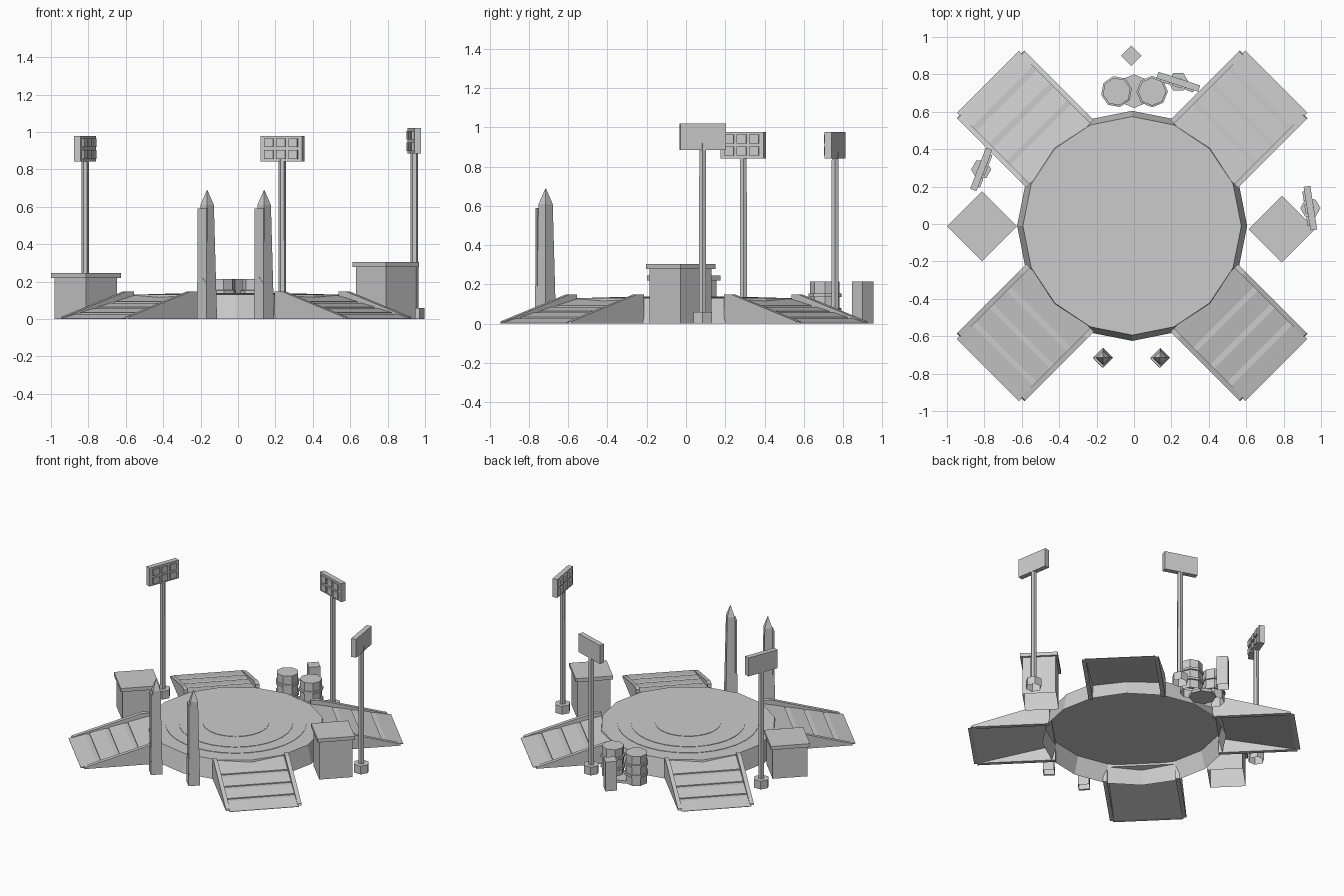
import bpy, bmesh, math
from mathutils import Matrix

cube = bpy.data.objects.get("Cube")
if cube:
    bpy.data.objects.remove(cube, do_unlink=True)

grey = bpy.data.materials.new("stone_grey")
grey.use_nodes = True
colour = (0.6, 0.6, 0.6, 1)
grey.diffuse_color = colour
grey.node_tree.nodes["Principled BSDF"].inputs["Base Color"].default_value = colour


def finish(bm, name, matrix):
    bmesh.ops.recalc_face_normals(bm, faces=bm.faces)
    mesh = bpy.data.meshes.new(name)
    bm.to_mesh(mesh)
    bm.free()
    mesh.materials.append(grey)
    obj = bpy.data.objects.new(name, mesh)
    obj.matrix_world = matrix
    bpy.context.collection.objects.link(obj)


def place(x, y, angle=0):
    return Matrix.Translation((x, y, 0)) @ Matrix.Rotation(math.radians(angle), 4, 'Z')


def add_box(bm, centre, size):
    m = Matrix.Translation(centre) @ Matrix.Diagonal((*size, 1))
    bmesh.ops.create_cube(bm, size=1, matrix=m)


def lathe(name, profile, sides, matrix, closed=False):
    """Stack of rings (radius, height), capped on top and, if closed, below."""
    bm = bmesh.new()
    rings = []
    for r, z in profile:
        angles = [2 * math.pi * i / sides for i in range(sides)]
        rings.append([bm.verts.new((r * math.cos(a), r * math.sin(a), z)) for a in angles])
    for low, high in zip(rings, rings[1:]):
        for i in range(sides):
            j = (i + 1) % sides
            bm.faces.new((low[i], low[j], high[j], high[i]))
    bm.faces.new(rings[-1])
    if closed:
        bm.faces.new(rings[0])
    finish(bm, name, matrix)


def extrude(bm, profile, start, width):
    """Side profile (x, z) pulled along y."""
    face = bm.faces.new([bm.verts.new((x, start, z)) for x, z in profile])
    geom = bmesh.ops.extrude_face_region(bm, geom=[face])["geom"]
    verts = [v for v in geom if isinstance(v, bmesh.types.BMVert)]
    bmesh.ops.translate(bm, verts=verts, vec=(0, width, 0))


# Round hollow platform with shallow stepped rings on top
mid = -0.01
lathe("platform", [(0.615, 0), (0.584, 0.13)], 16, place(mid, mid))
for i, r in enumerate((0.47, 0.38, 0.22)):
    z = 0.13 + i * 0.003
    lathe("platform_ring", [(r, z), (r, z + 0.003)], 32, place(mid, mid))


# Four ramps: thin sloped deck with shallow steps, and a rail wall on each side
def slope(u):
    return 0.003 + 0.225 * (1.09 - u)


deck = [(0.545, slope(0.545))]
for i in (1, 2, 3):
    u = 0.56 + 0.13 * i
    deck += [(u, slope(u)), (u, slope(u) - 0.007), (u + 0.03, slope(u + 0.03))]
deck += [(1.09, 0.003), (1.09, 0), (1.06, 0), (0.545, slope(0.545) - 0.015)]
rail = [(0.545, 0), (0.545, 0.148), (0.6, 0.148), (1.065, 0.012), (1.07, 0)]
for k in range(4):
    spot = place(mid, mid, 45 + 90 * k)
    bm = bmesh.new()
    extrude(bm, deck, -0.235, 0.47)
    finish(bm, "ramp_deck", spot)
    bm = bmesh.new()
    for start in (-0.256, 0.228):
        extrude(bm, rail, start, 0.028)
    finish(bm, "ramp_rails", spot)

# Pair of obelisks, each with an upright slab and a small pointed plaque
for x in (-0.165, 0.14):
    lathe("obelisk", [(0.053, 0), (0.036, 0.61), (0.001, 0.69)], 4, place(x, -0.715))
    bm = bmesh.new()
    add_box(bm, (0.033, 0, 0.295), (0.012, 0.07, 0.59))
    finish(bm, "obelisk_slab", place(x, -0.715, 225))
    bm = bmesh.new()
    plaque = [(-0.035, 0), (0.035, 0), (0.035, 0.19), (0, 0.225), (-0.035, 0.19)]
    extrude(bm, plaque, -0.041, 0.01)
    finish(bm, "obelisk_plaque", place(x, -0.715, -45))

# Lidded hollow crates, turned on their corners
for x, y, half, body, height in ((0.79, -0.027, 0.178, 0.158, 0.305),
                                 (-0.813, -0.012, 0.187, 0.167, 0.245)):
    lathe("crate_body", [(body, 0), (body, height - 0.02)], 4, place(x, y))
    lathe("crate_lid", [(half, height - 0.026), (half, height)], 4, place(x, y), True)

# Barrels with raised hoops, a flat disc between them and a small box behind
barrel = [(0.075, 0), (0.075, 0.06), (0.084, 0.062), (0.084, 0.078), (0.075, 0.08),
          (0.075, 0.135), (0.084, 0.137), (0.084, 0.153), (0.075, 0.155), (0.075, 0.215)]
for x, turn in ((-0.093, 12), (0.097, 0)):
    lathe("barrel", barrel, 8, place(x, 0.708, turn))
lathe("ground_disc", [(0.09, 0), (0.09, 0.02)], 8, place(0, 0.71), True)
lathe("small_box", [(0.055, 0), (0.055, 0.215)], 4, place(-0.015, 0.9))

# Floodlights: foot, pole, and a panel with six lamps facing local +x
for x, y, facing, top in ((-0.817, 0.292, -21, 0.978),
                          (0.237, 0.76, -108, 0.978),
                          (0.943, 0.085, 189, 1.02)):
    lathe("light_foot", [(0.054, 0), (0.054, 0.06)], 6, place(x, y))
    lathe("light_pole", [(0.021, 0.05), (0.02, top - 0.1)], 6, place(x, y))
    bm = bmesh.new()
    z = top - 0.0675
    add_box(bm, (0, 0, z), (0.036, 0.235, 0.135))
    for col in (-1, 0, 1):
        for row in (-1, 1):
            add_box(bm, (0.02, col * 0.068, z + row * 0.031), (0.018, 0.05, 0.046))
    finish(bm, "light_panel", place(x, y, facing))
